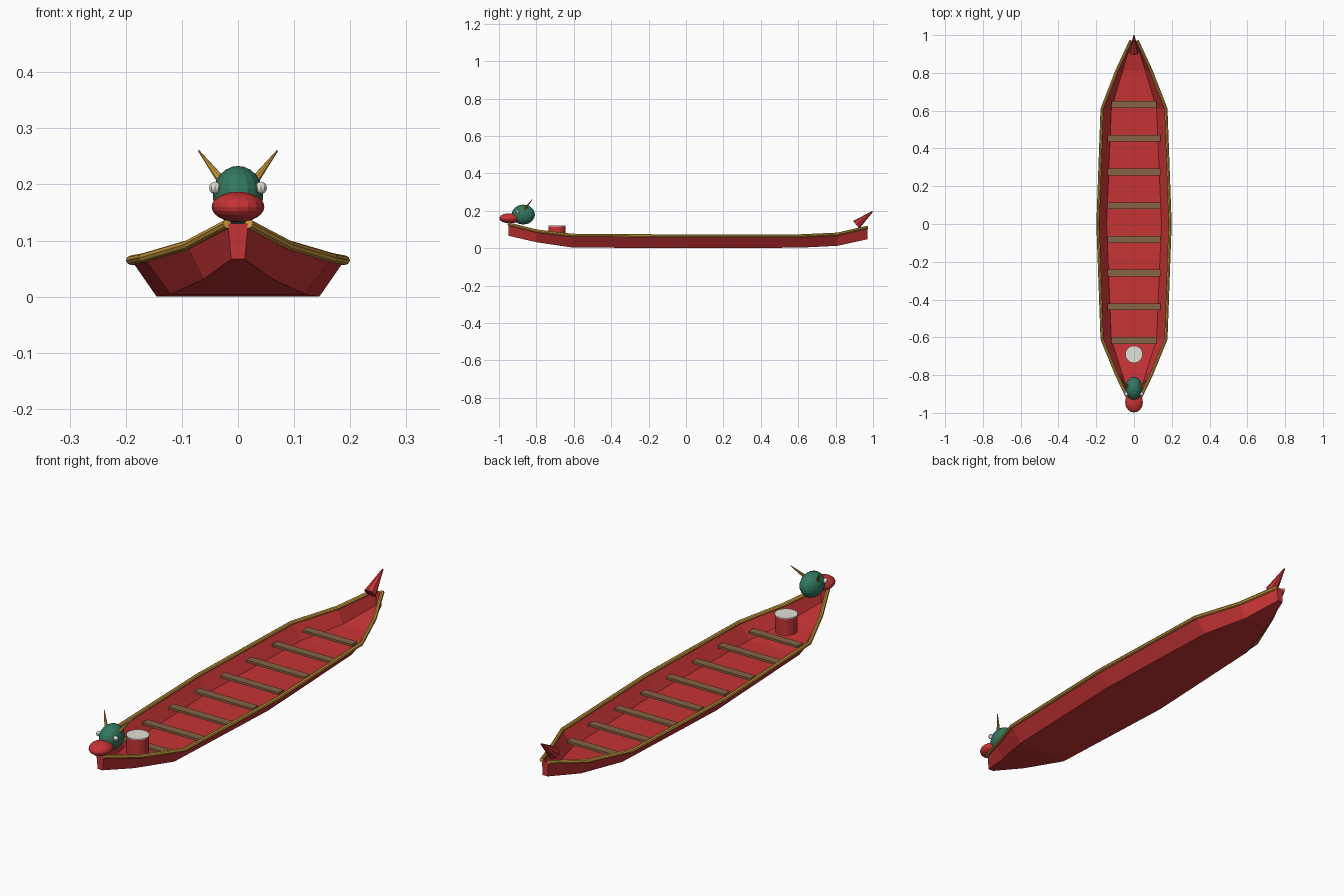
import bpy
import bmesh
from mathutils import Matrix, Vector

cube = bpy.data.objects.get("Cube")
if cube:
    bpy.data.objects.remove(cube, do_unlink=True)


def material(name, r, g, b):
    m = bpy.data.materials.new(name)
    m.use_nodes = True
    m.diffuse_color = (r, g, b, 1)
    m.node_tree.nodes["Principled BSDF"].inputs["Base Color"].default_value = (r, g, b, 1)
    return m


RED = material("red paint", 0.56, 0.033, 0.035)
GOLD = material("gold trim", 0.62, 0.33, 0.05)
GREEN = material("green scales", 0.033, 0.19, 0.12)
WOOD = material("bench wood", 0.24, 0.125, 0.06)
WHITE = material("pale white", 0.76, 0.76, 0.68)


def finish(name, bm, mat):
    mesh = bpy.data.meshes.new(name)
    bm.to_mesh(mesh)
    bm.free()
    mesh.materials.append(mat)
    obj = bpy.data.objects.new(name, mesh)
    bpy.context.collection.objects.link(obj)
    return obj


def ellipsoid(name, centre, radii, mat, segments=16, rings=12):
    bm = bmesh.new()
    bmesh.ops.create_uvsphere(bm, u_segments=segments, v_segments=rings, radius=1,
                              matrix=Matrix.Translation(centre) @ Matrix.Diagonal((*radii, 1)))
    return finish(name, bm, mat)


def cone(name, start, end, r1, r2, mat, sides=8):
    a, b = Vector(start), Vector(end)
    turn = (b - a).to_track_quat('Z', 'Y').to_matrix().to_4x4()
    bm = bmesh.new()
    bmesh.ops.create_cone(bm, cap_ends=True, segments=sides, radius1=r1, radius2=r2,
                          depth=(b - a).length, matrix=Matrix.Translation((a + b) / 2) @ turn)
    return finish(name, bm, mat)


def box(name, centre, size, mat):
    bm = bmesh.new()
    bmesh.ops.create_cube(bm, size=1, matrix=Matrix.Translation(centre) @ Matrix.Diagonal((*size, 1)))
    return finish(name, bm, mat)


# Hull stations: y, floor half width, floor z, rim half width, rim z
stations = [
    (-0.95, 0.012, 0.067, 0.018, 0.13),
    (-0.80, 0.06, 0.032, 0.09, 0.092),
    (-0.61, 0.12, 0.004, 0.168, 0.069),
    (0.0, 0.145, 0.0, 0.19, 0.065),
    (0.61, 0.12, 0.003, 0.168, 0.066),
    (0.81, 0.06, 0.013, 0.09, 0.075),
    (0.97, 0.012, 0.048, 0.016, 0.112),
]

# Open hull with floor, flared sides and closed ends
bm = bmesh.new()
rows = [[bm.verts.new(p) for p in ((-top, y, tz), (-low, y, lz), (low, y, lz), (top, y, tz))]
        for y, low, lz, top, tz in stations]
for a, b in zip(rows, rows[1:]):
    for i in range(3):
        bm.faces.new((a[i], a[i + 1], b[i + 1], b[i]))
bm.faces.new(rows[0][::-1])
bm.faces.new(rows[-1])
bmesh.ops.recalc_face_normals(bm, faces=bm.faces)
finish("hull", bm, RED)

# Round rails along both rims
for side, label in ((1, "left"), (-1, "right")):
    curve = bpy.data.curves.new(label + "_rail", 'CURVE')
    curve.dimensions = '3D'
    curve.bevel_depth = 0.0085
    curve.bevel_resolution = 2
    curve.use_fill_caps = True
    line = curve.splines.new('POLY')
    line.points.add(len(stations) - 1)
    for point, (y, low, lz, top, tz) in zip(line.points, stations):
        point.co = (side * (top + 0.001), y, tz, 1)
    curve.materials.append(GOLD)
    rail = bpy.data.objects.new(label + "_rail", curve)
    bpy.context.collection.objects.link(rail)
    bpy.ops.object.select_all(action='DESELECT')
    rail.select_set(True)
    bpy.context.view_layer.objects.active = rail
    bpy.ops.object.convert(target='MESH')
    for poly in rail.data.polygons:
        poly.use_smooth = False

# Rowing benches, the end ones shorter
for i in range(8):
    width = 0.238 if i in (0, 7) else 0.282
    box(f"bench_{i + 1}", (0, -0.617 + i * 0.1785, 0.041), (width, 0.036, 0.01), WOOD)

# Drum with pale skin
cone("drum_body", (0, -0.69, 0.045), (0, -0.69, 0.117), 0.045, 0.045, RED, 20)
cone("drum_skin", (0, -0.69, 0.117), (0, -0.69, 0.121), 0.046, 0.046, WHITE, 20)

# Beast head at the bow
ellipsoid("head", (0, -0.87, 0.18), (0.045, 0.062, 0.053), GREEN)
ellipsoid("snout", (0, -0.943, 0.16), (0.047, 0.055, 0.027), RED)
for side, label in ((1, "left"), (-1, "right")):
    ellipsoid(label + "_eye", (side * 0.041, -0.9, 0.194), (0.011, 0.011, 0.011), WHITE, 10, 8)
    cone(label + "_horn", (side * 0.022, -0.872, 0.197), (side * 0.07, -0.822, 0.26),
         0.009, 0.0015, GOLD)

# Pointed tail at the stern
cone("tail", (0, 0.91, 0.125), (0, 0.998, 0.197), 0.026, 0.003, RED)
